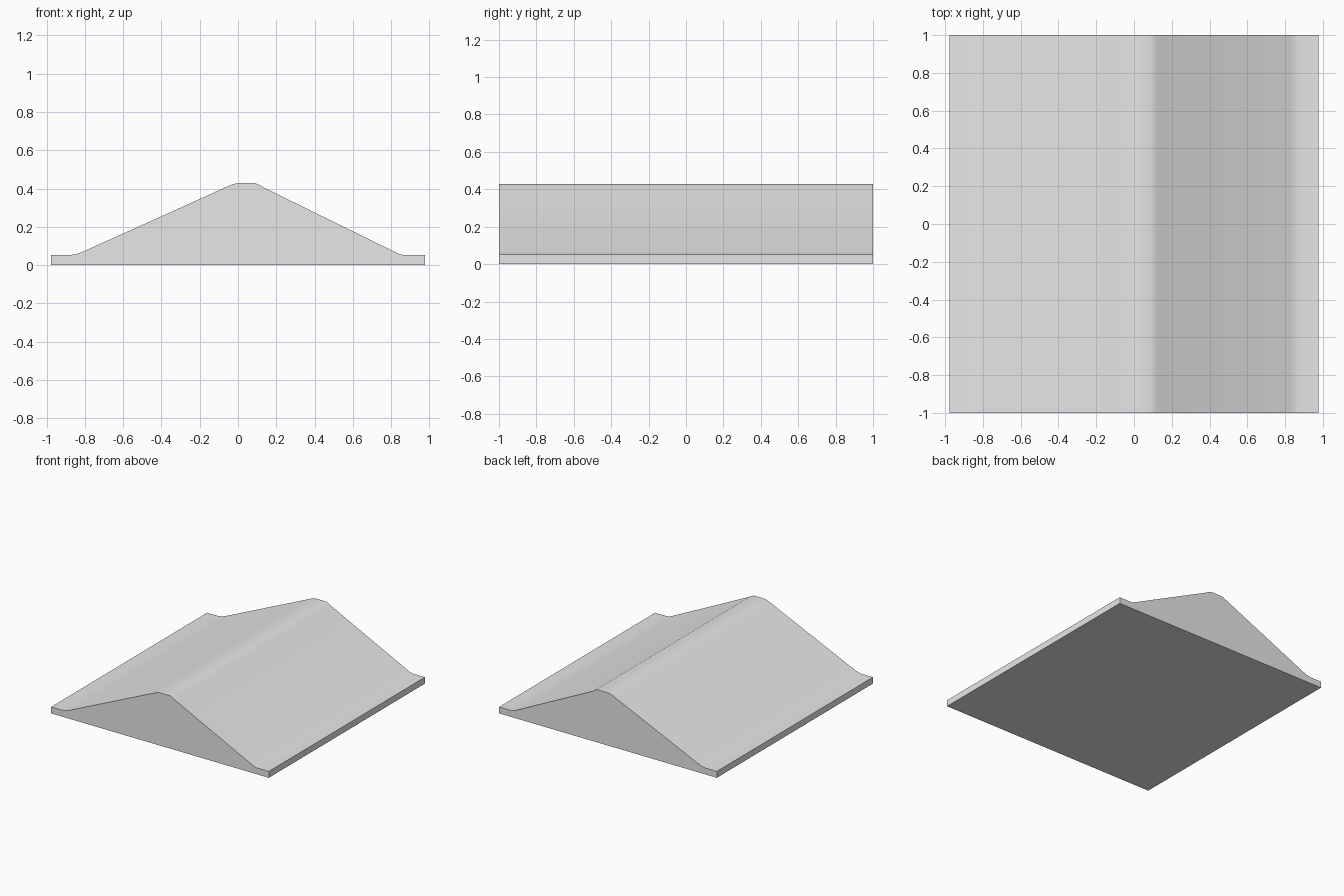
import bpy
import bmesh
import math

# Remove the default object
cube = bpy.data.objects.get("Cube")
if cube:
    bpy.data.objects.remove(cube, do_unlink=True)

# Single plain material
grey = bpy.data.materials.new("light_grey")
grey.use_nodes = True
colour = (0.8, 0.8, 0.8, 1)
grey.diffuse_color = colour
grey.node_tree.nodes["Principled BSDF"].inputs["Base Color"].default_value = colour

HALF_WIDTH = 0.977
HALF_LENGTH = 1.0
LIP = 0.052
PEAK = 0.428

# Ridge outline across x: flat lips, eased feet and a flat rounded crest
profile = [
    (-HALF_WIDTH, 0), (HALF_WIDTH, 0), (HALF_WIDTH, LIP),
    (0.87, LIP), (0.848, 0.056), (0.825, 0.066),
    (0.135, 0.405), (0.115, 0.418), (0.09, PEAK),
    (0, PEAK), (-0.025, 0.423), (-0.05, 0.413),
    (-0.81, 0.07), (-0.845, 0.057), (-0.88, LIP),
    (-HALF_WIDTH, LIP),
]

# Extrude the outline from front to back
bm = bmesh.new()
front = bm.faces.new([bm.verts.new((x, -HALF_LENGTH, z)) for x, z in profile])
extruded = bmesh.ops.extrude_face_region(bm, geom=[front], use_keep_orig=True)
back_verts = [v for v in extruded["geom"] if isinstance(v, bmesh.types.BMVert)]
bmesh.ops.translate(bm, verts=back_verts, vec=(0, 2 * HALF_LENGTH, 0))
bmesh.ops.recalc_face_normals(bm, faces=bm.faces[:])

mesh = bpy.data.meshes.new("ridge_block")
bm.to_mesh(mesh)
bm.free()
mesh.materials.append(grey)
ridge = bpy.data.objects.new("ridge_block", mesh)
bpy.context.collection.objects.link(ridge)

# Smooth the bends, keep the outer edges crisp
bpy.ops.object.select_all(action="DESELECT")
ridge.select_set(True)
bpy.context.view_layer.objects.active = ridge
bpy.ops.object.shade_smooth_by_angle(angle=math.radians(30))
